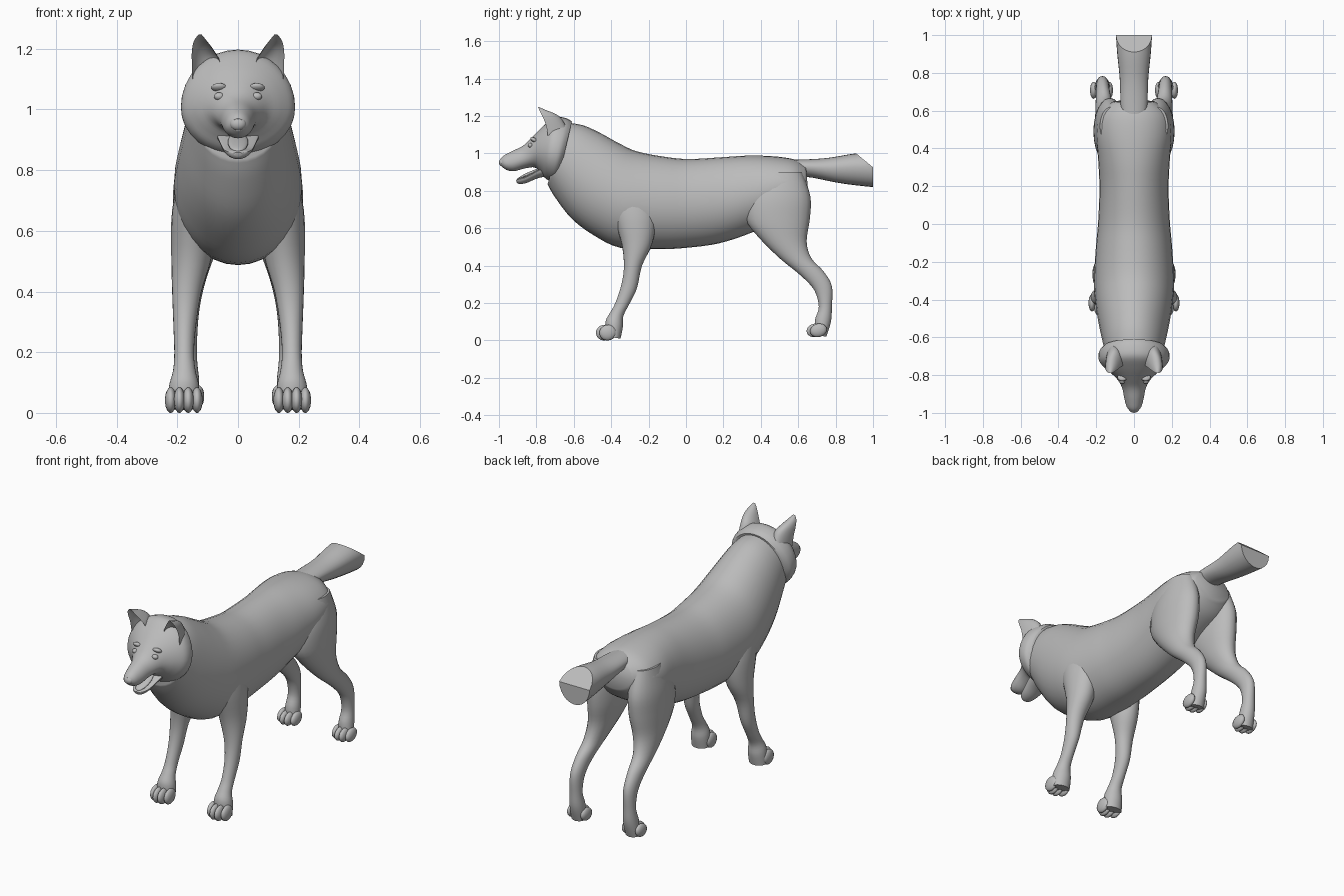
import bpy, bmesh, math
from mathutils import Vector, Matrix

cube = bpy.data.objects.get("Cube")
if cube:
    bpy.data.objects.remove(cube, do_unlink=True)

GREY = (0.5, 0.5, 0.5, 1.0)
fur = bpy.data.materials.new("plain_grey")
fur.use_nodes = True
fur.diffuse_color = GREY
bsdf = next(n for n in fur.node_tree.nodes if n.type == 'BSDF_PRINCIPLED')
bsdf.inputs["Base Color"].default_value = GREY
bsdf.inputs["Roughness"].default_value = 0.8


def finish(name, bm, angle=45):
    bmesh.ops.recalc_face_normals(bm, faces=bm.faces)
    mesh = bpy.data.meshes.new(name)
    bm.to_mesh(mesh)
    bm.free()
    mesh.materials.append(fur)
    mesh.shade_smooth()
    mesh.set_sharp_from_angle(angle=math.radians(angle))
    ob = bpy.data.objects.new(name, mesh)
    bpy.context.collection.objects.link(ob)
    return ob


def smooth_path(rows, steps):
    """Catmull-Rom interpolation through rows of numbers."""
    out = []
    for i in range(len(rows) - 1):
        p0, p1 = rows[max(i - 1, 0)], rows[i]
        p2, p3 = rows[i + 1], rows[min(i + 2, len(rows) - 1)]
        for k in range(steps):
            t = k / steps
            out.append([0.5 * (2 * b + (c - a) * t + (2 * a - 5 * b + 4 * c - d) * t * t
                               + (3 * b - a - 3 * c + d) * t ** 3)
                        for a, b, c, d in zip(p0, p1, p2, p3)])
    out.append(list(rows[-1]))
    return out


def loft(rows, sign=1, f=0.5, hollow=None, n=24, steps=4):
    """Skin oval rings. Row: y, z of one rim; y, z of the opposite rim; x min; x max.
    f places the widest point between the rims, hollow dents the first rim inward."""
    bm = bmesh.new()
    rings = []
    for ya, za, yb, zb, x0, x1 in smooth_path(rows, steps):
        ring = []
        for i in range(n):
            t = 2 * math.pi * i / n
            c, s = math.cos(t), math.sin(t)
            if s < 0:
                v = f + f * s
            else:
                v = f + (1 - f) * s if hollow is None else f - hollow * s
            x = (x0 + x1) / 2 + (x1 - x0) / 2 * c
            ring.append(bm.verts.new((sign * x, yb + (ya - yb) * v, zb + (za - zb) * v)))
        rings.append(ring)
    for r, q in zip(rings, rings[1:]):
        for i in range(n):
            j = (i + 1) % n
            bm.faces.new((r[i], r[j], q[j], q[i]))
    bm.faces.new(rings[0])
    bm.faces.new(rings[-1])
    return bm


def centred(rows):
    return [r + (-w, w) for *r, w in [(*q,) for q in rows] for r in [tuple(r)]]


def ellipsoid(name, centre, radii, tilt=0):
    bm = bmesh.new()
    m = Matrix.Translation(Vector(centre)) @ Matrix.Rotation(tilt, 4, 'X') \
        @ Matrix.Diagonal((*radii, 1))
    bmesh.ops.create_uvsphere(bm, u_segments=14, v_segments=9, radius=1, matrix=m)
    return finish(name, bm, 80)


# Torso and neck
finish("body", loft(centred([
    (-.64, 1.165, -.74, .835, .150),
    (-.55, 1.150, -.70, .765, .165),
    (-.46, 1.110, -.61, .650, .185),
    (-.36, 1.055, -.49, .560, .203),
    (-.26, 1.010, -.35, .495, .212),
    (-.10, .980, -.15, .488, .202),
    (.02, .970, .00, .495, .190),
    (.20, .980, .18, .520, .183),
    (.33, .988, .36, .580, .190),
    (.46, .985, .50, .650, .200),
    (.57, .970, .60, .710, .180),
    (.64, .940, .655, .780, .110)]), f=0.48, n=32), 60)

# Head with cheek ruff and upper muzzle
finish("head", loft(centred([
    (-.61, 1.170, -.68, .870, .160),
    (-.64, 1.188, -.71, .848, .186),
    (-.70, 1.195, -.75, .865, .183),
    (-.76, 1.150, -.78, .900, .145),
    (-.82, 1.090, -.81, .925, .095),
    (-.87, 1.042, -.86, .920, .064),
    (-.93, 1.012, -.92, .905, .051),
    (-.975, .988, -.96, .912, .039),
    (-.993, .970, -.985, .930, .022)]), f=0.45, n=32), 50)

# Open lower jaw and tongue
finish("lower_jaw", loft(centred([
    (-.73, .945, -.72, .880, .078),
    (-.80, .908, -.79, .868, .064),
    (-.86, .876, -.85, .843, .049),
    (-.895, .866, -.89, .836, .034),
    (-.908, .858, -.905, .845, .014)]), f=0.85), 40)
ellipsoid("tongue", (0, -.835, .892), (.034, .075, .010), math.radians(24))
ellipsoid("nose", (0, -.983, .952), (.027, .017, .021))

# Tail with the end sliced by two planes
bm = loft(centred([
    (.48, .965, .50, .870, .055),
    (.62, .967, .64, .875, .070),
    (.76, .976, .80, .845, .076),
    (.91, 1.000, .92, .828, .090),
    (1.08, 1.010, 1.08, .812, .100)]), f=0.58)
for co, no in (((0, 1, .9), (0, 1, 0)), ((0, .91, 1), (0, .64, .77))):
    cut = bmesh.ops.bisect_plane(bm, geom=bm.verts[:] + bm.edges[:] + bm.faces[:],
                                 plane_co=co, plane_no=no, clear_outer=True)
    rim = [e for e in cut["geom_cut"] if isinstance(e, bmesh.types.BMEdge) and e.is_boundary]
    bmesh.ops.holes_fill(bm, edges=rim, sides=0)
finish("tail", bm, 35)

FRONT_LEG = [
    (-.43, .82, -.20, .82, .070, .185),
    (-.39, .67, -.16, .67, .070, .217),
    (-.345, .52, -.18, .52, .085, .220),
    (-.332, .40, -.235, .40, .120, .217),
    (-.345, .30, -.262, .28, .138, .213),
    (-.378, .20, -.300, .20, .145, .210),
    (-.405, .15, -.335, .13, .140, .214),
    (-.430, .10, -.338, .07, .128, .228),
    (-.425, .02, -.350, .01, .130, .230)]
HIND_LEG = [
    (.42, .90, .62, .90, .060, .180),
    (.33, .77, .665, .77, .045, .210),
    (.32, .65, .662, .65, .045, .215),
    (.385, .555, .645, .53, .070, .211),
    (.50, .44, .670, .44, .105, .205),
    (.61, .35, .735, .37, .124, .202),
    (.685, .27, .780, .29, .133, .200),
    (.710, .18, .780, .18, .135, .200),
    (.690, .11, .775, .10, .128, .207),
    (.690, .03, .750, .02, .130, .210)]
EAR = [
    (-.75, 1.09, -.64, 1.14, .060, .150),
    (-.757, 1.145, -.665, 1.185, .058, .152),
    (-.772, 1.19, -.700, 1.212, .080, .152),
    (-.785, 1.225, -.750, 1.232, .103, .145),
    (-.791, 1.247, -.785, 1.247, .120, .130)]

# Paired parts
for side, sign in (("left", 1), ("right", -1)):
    finish(side + "_front_leg", loft(FRONT_LEG, sign), 60)
    finish(side + "_hind_leg", loft(HIND_LEG, sign), 60)
    finish(side + "_ear", loft(EAR, sign, f=0.9, hollow=0.5), 50)
    # Four toes on each paw, the middle two reaching further forward
    for i in range(4):
        ahead = 0.018 if i in (1, 2) else 0
        x = sign * (.135 + i * .029)
        ellipsoid(f"{side}_front_toe_{i + 1}", (x, -.418 - ahead, .042), (.019, .046, .042),
                  math.radians(14))
        x = sign * (.13 + i * .028)
        ellipsoid(f"{side}_hind_toe_{i + 1}", (x, .708 - ahead, .054), (.019, .046, .036),
                  math.radians(14))
    # Eye under a brow ridge
    ellipsoid(side + "_eye", (sign * .062, -.832, 1.043), (.018, .014, .013))
    ellipsoid(side + "_brow", (sign * .062, -.812, 1.072), (.026, .022, .012), math.radians(-30))
